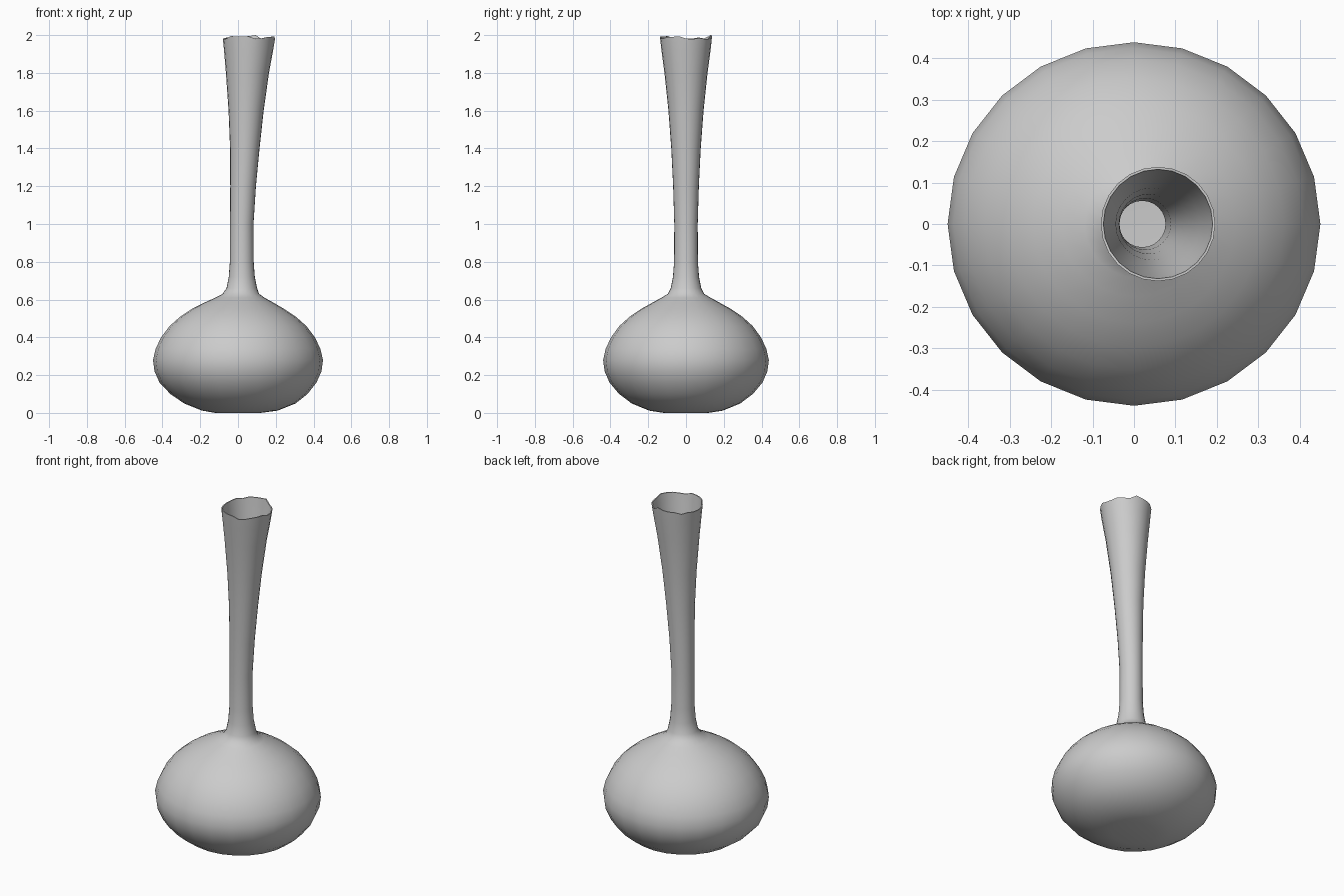
import bpy, bmesh, math, random

if "Cube" in bpy.data.objects:
    bpy.data.objects.remove(bpy.data.objects["Cube"])
random.seed(4)
SIDES = 24

glaze = bpy.data.materials.new("grey glaze")
glaze.use_nodes = True
grey = (0.6, 0.6, 0.6, 1)
glaze.diffuse_color = grey
glaze.node_tree.nodes["Principled BSDF"].inputs["Base Color"].default_value = grey

# Profile stations: height, radius, sideways shift of the centre
profile = [
    (0.0, 0.12, 0.0), (0.012, 0.2, 0.01), (0.05, 0.295, 0.01), (0.1, 0.363, 0.005),
    (0.16, 0.415, 0), (0.22, 0.442, 0), (0.28, 0.45, 0), (0.34, 0.436, 0),
    (0.4, 0.407, 0), (0.46, 0.362, 0), (0.51, 0.305, 0), (0.55, 0.245, 0),
    (0.585, 0.18, 0.005), (0.61, 0.13, 0.01), (0.63, 0.097, 0.015), (0.66, 0.081, 0.02),
    (0.72, 0.069, 0.02), (0.8, 0.063, 0.02), (1.0, 0.062, 0.02), (1.2, 0.068, 0.027),
    (1.4, 0.078, 0.036), (1.6, 0.093, 0.043), (1.8, 0.114, 0.05), (1.92, 0.13, 0.056),
    (1.985, 0.138, 0.058),
]


def ring(bm, z, r, cx, lift=None):
    verts = []
    for i in range(SIDES):
        a = math.tau * i / SIDES
        squash = 0.975 if z < 0.6 else 1.0
        dz = lift[i] if lift else 0
        verts.append(bm.verts.new((cx + r * math.cos(a), r * squash * math.sin(a), z + dz)))
    return verts


# Uneven lip heights, shared by the outer and inner walls
lip = [random.uniform(-0.008, 0.011) for _ in range(SIDES)]
lip[5] = 0.015
wall = 0.006
bm = bmesh.new()
rings = [ring(bm, z, r, cx, lip if z > 1.95 else None) for z, r, cx in profile]
# Thin inner wall from the lip down to the floor
rings += [ring(bm, max(z, wall), r - wall, cx, lip if z > 1.95 else None)
          for z, r, cx in reversed(profile)]
for low, high in zip(rings, rings[1:]):
    for i in range(SIDES):
        j = (i + 1) % SIDES
        bm.faces.new((low[i], low[j], high[j], high[i]))
# Base and inner floor
bm.faces.new(list(reversed(rings[0])))
bm.faces.new(rings[-1])
bmesh.ops.recalc_face_normals(bm, faces=bm.faces)

mesh = bpy.data.meshes.new("vase")
bm.to_mesh(mesh)
bm.free()
mesh.materials.append(glaze)
vase = bpy.data.objects.new("vase", mesh)
bpy.context.collection.objects.link(vase)
bpy.context.view_layer.objects.active = vase
vase.select_set(True)
bpy.ops.object.shade_smooth_by_angle(angle=math.radians(50))
